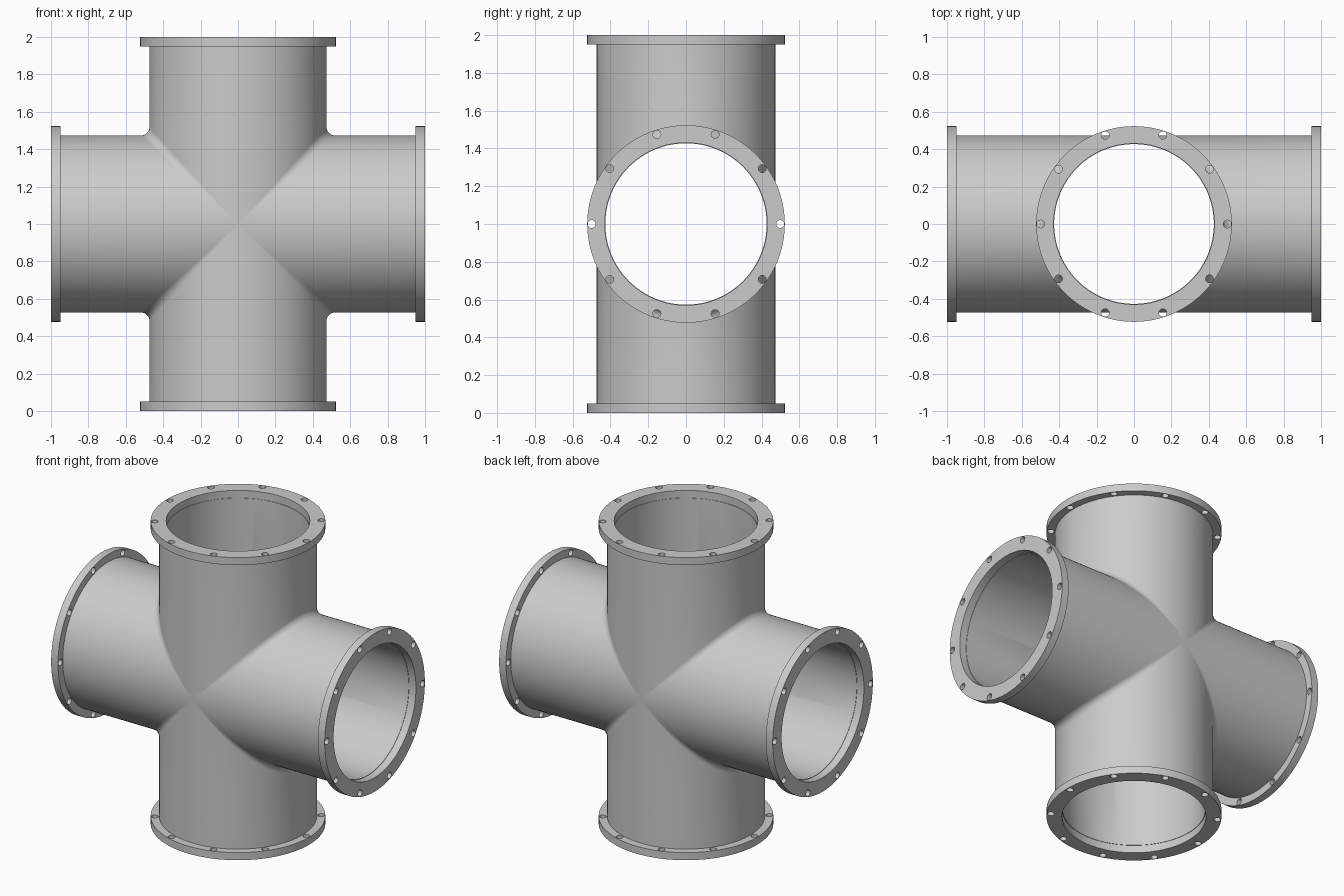
import bpy, bmesh
from math import sin, cos, pi, radians
from mathutils import Vector

if "Cube" in bpy.data.objects:
    bpy.data.objects.remove(bpy.data.objects["Cube"])

R_OUT, R_IN, FILLET = 0.473, 0.427, 0.047
R_FLANGE, R_FLANGE_BORE, R_BOLTS, R_HOLE = 0.523, 0.43, 0.499, 0.021
THICK, HALF, MID_Z = 0.05, 1.0, 1.0
END = HALF - THICK
STEPS, ARC = 64, 8


def smooth(obj):
    bpy.ops.object.select_all(action='DESELECT')
    obj.select_set(True)
    bpy.context.view_layer.objects.active = obj
    bpy.ops.object.shade_smooth_by_angle(angle=radians(30))


def wall_section(t):
    """Closed wall profile from the upright pipe, round the crotch, to the side pipe."""
    c, s = cos(t), sin(t)
    centre = Vector((c, s, c)) * (R_OUT + FILLET)
    d0, d1 = Vector((-c, -s, 0)), Vector((0, -s, -c))
    ang = d0.angle(d1)
    pts = [Vector((R_OUT * c, R_OUT * s, END))]
    for i in range(ARC + 1):
        f = i / ARC
        if ang < 1e-4:
            d = d0
        else:
            d = (d0 * sin((1 - f) * ang) + d1 * sin(f * ang)) / sin(ang)
        pts.append(centre + d * FILLET)
    if ang < 1e-4:
        pts[1:] = [Vector((0, R_OUT * s, 0))] * (ARC + 1)
    pts.append(Vector((END, R_OUT * s, R_OUT * c)))
    pts.append(Vector((END, R_IN * s, R_IN * c)))
    pts.append(Vector((R_IN * c, R_IN * s, R_IN * c)))
    pts.append(Vector((R_IN * c, R_IN * s, END)))
    return pts


# Cross-shaped pipe body: one filleted quadrant, repeated four times
bm = bmesh.new()
for sx in (1, -1):
    for sz in (1, -1):
        rows = [[bm.verts.new((p.x * sx, p.y, p.z * sz))
                 for p in wall_section(-pi / 2 + pi * i / STEPS)]
                for i in range(STEPS + 1)]
        n = len(rows[0])
        for a, b in zip(rows, rows[1:]):
            for j in range(n):
                k = (j + 1) % n
                bm.faces.new((a[j], a[k], b[k], b[j]))
bmesh.ops.remove_doubles(bm, verts=bm.verts, dist=1e-5)
bmesh.ops.recalc_face_normals(bm, faces=bm.faces)
mesh = bpy.data.meshes.new("pipe_cross")
bm.to_mesh(mesh)
bm.free()
body = bpy.data.objects.new("pipe_cross", mesh)
body.location.z = MID_Z
bpy.context.collection.objects.link(body)
smooth(body)

# Flange outline with bore and ten bolt holes
curve = bpy.data.curves.new("flange", 'CURVE')
curve.dimensions = '2D'
curve.fill_mode = 'BOTH'
curve.extrude = THICK / 2


def circle(cx, cy, r, count):
    sp = curve.splines.new('POLY')
    sp.points.add(count - 1)
    for i, p in enumerate(sp.points):
        a = 2 * pi * i / count
        p.co = (cx + r * cos(a), cy + r * sin(a), 0, 1)
    sp.use_cyclic_u = True


circle(0, 0, R_FLANGE, 128)
circle(0, 0, R_FLANGE_BORE, 128)
for i in range(10):
    a = 2 * pi * i / 10
    circle(R_BOLTS * cos(a), R_BOLTS * sin(a), R_HOLE, 16)

flange = bpy.data.objects.new("flange_top", curve)
bpy.context.collection.objects.link(flange)
bpy.ops.object.select_all(action='DESELECT')
flange.select_set(True)
bpy.context.view_layer.objects.active = flange
bpy.ops.object.convert(target='MESH')
flange = bpy.context.view_layer.objects.active
bm = bmesh.new()
bm.from_mesh(flange.data)
bmesh.ops.remove_doubles(bm, verts=bm.verts, dist=1e-5)
bmesh.ops.recalc_face_normals(bm, faces=bm.faces)
bm.to_mesh(flange.data)
bm.free()
smooth(flange)

# One flange on each of the four pipe ends
off = HALF - THICK / 2
flange.location = (0, 0, MID_Z + off)
side = (pi / 2, 0, pi / 2)
for name, loc, rot in (("flange_bottom", (0, 0, MID_Z - off), (0, 0, 0)),
                       ("flange_right", (off, 0, MID_Z), side),
                       ("flange_left", (-off, 0, MID_Z), side)):
    o = bpy.data.objects.new(name, flange.data)
    o.location, o.rotation_euler = loc, rot
    bpy.context.collection.objects.link(o)
